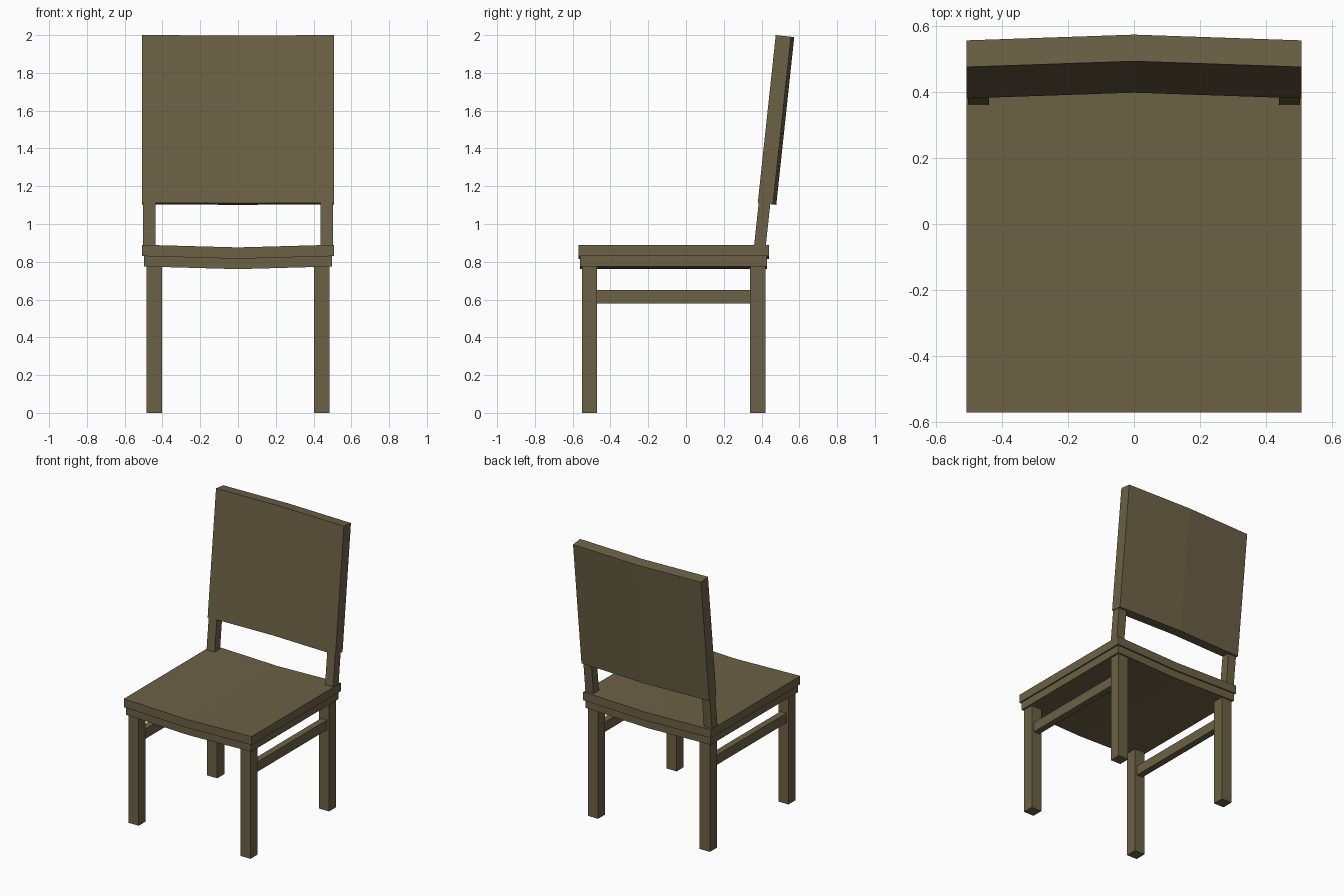
import bpy, math
from mathutils import Vector

if "Cube" in bpy.data.objects:
    bpy.data.objects.remove(bpy.data.objects["Cube"])

wood = bpy.data.materials.new("olive_wood")
wood.diffuse_color = (0.15, 0.12, 0.06, 1)
wood.use_nodes = True
wood.node_tree.nodes["Principled BSDF"].inputs["Base Color"].default_value = wood.diffuse_color


def sweep(name, profile, offset):
    """Closed prism: a 3D outline extruded along an offset vector."""
    n = len(profile)
    a = [Vector(p) for p in profile]
    b = [p + Vector(offset) for p in a]
    faces = [(i, (i + 1) % n, n + (i + 1) % n, n + i) for i in range(n)]
    # caps are split at the centre line when the outline is bent
    if n == 6:
        caps = [(0, 1, 4, 5), (1, 2, 3, 4)]
    else:
        caps = [(0, 1, 2, 3)]
    faces += [c[::-1] for c in caps]
    faces += [tuple(i + n for i in c) for c in caps]
    me = bpy.data.meshes.new(name)
    me.from_pydata([tuple(v) for v in a + b], [], faces)
    import_bm = bmesh.new()
    import_bm.from_mesh(me)
    bmesh.ops.recalc_face_normals(import_bm, faces=import_bm.faces)
    import_bm.to_mesh(me)
    import_bm.free()
    me.materials.append(wood)
    ob = bpy.data.objects.new(name, me)
    bpy.context.collection.objects.link(ob)
    return ob


import bmesh


def bent_outline(half, low, high, sag):
    """Outline of a strip whose middle is shifted by sag: (x, height) pairs."""
    return [(-half, low), (0, low + sag), (half, low),
            (half, high), (0, high + sag), (-half, high)]


def bar(name, x0, x1, y0, y1, z0, z1):
    return sweep(name, [(x0, y0, z0), (x1, y0, z0), (x1, y1, z0), (x0, y1, z0)],
                 (0, 0, z1 - z0))


# seat board and the slightly smaller board below it, both dipped in the middle
for name, half, y0, y1, z0, z1 in (("seat", 0.507, -0.57, 0.44, 0.83, 0.89),
                                   ("seat_base", 0.497, -0.56, 0.43, 0.775, 0.832)):
    sweep(name, [(x, y0, z) for x, z in bent_outline(half, z0, z1, -0.014)],
          (0, y1 - y0, 0))

# tilted backrest, bowed to the rear
tilt = math.atan(0.107)
up = Vector((0, math.sin(tilt), math.cos(tilt)))
rear = Vector((0, math.cos(tilt), -math.sin(tilt)))
foot = Vector((0, 0.38, 1.112))
sweep("backrest", [foot + rear * d + Vector((x, 0, 0))
                   for x, d in bent_outline(0.507, 0, 0.081, 0.0175)],
      up * ((2.0 - foot.z) / up.z))

# legs, side stretchers and backrest posts on both sides
for side, s in (("left", -1), ("right", 1)):
    bar("front_leg_" + side, s * 0.403, s * 0.484, -0.55, -0.47, 0, 0.785)
    bar("back_leg_" + side, s * 0.403, s * 0.484, 0.34, 0.42, 0, 0.785)
    bar("stretcher_" + side, s * 0.42, s * 0.467, -0.48, 0.35, 0.58, 0.65)
    z0, z1 = 0.85, 1.2
    y = 0.361 + (z0 - 0.89) * 0.107
    sweep("back_post_" + side,
          [(s * 0.438, y, z0), (s * 0.502, y, z0),
           (s * 0.502, y + 0.062, z0), (s * 0.438, y + 0.062, z0)],
          (0, (z1 - z0) * 0.107, z1 - z0))
